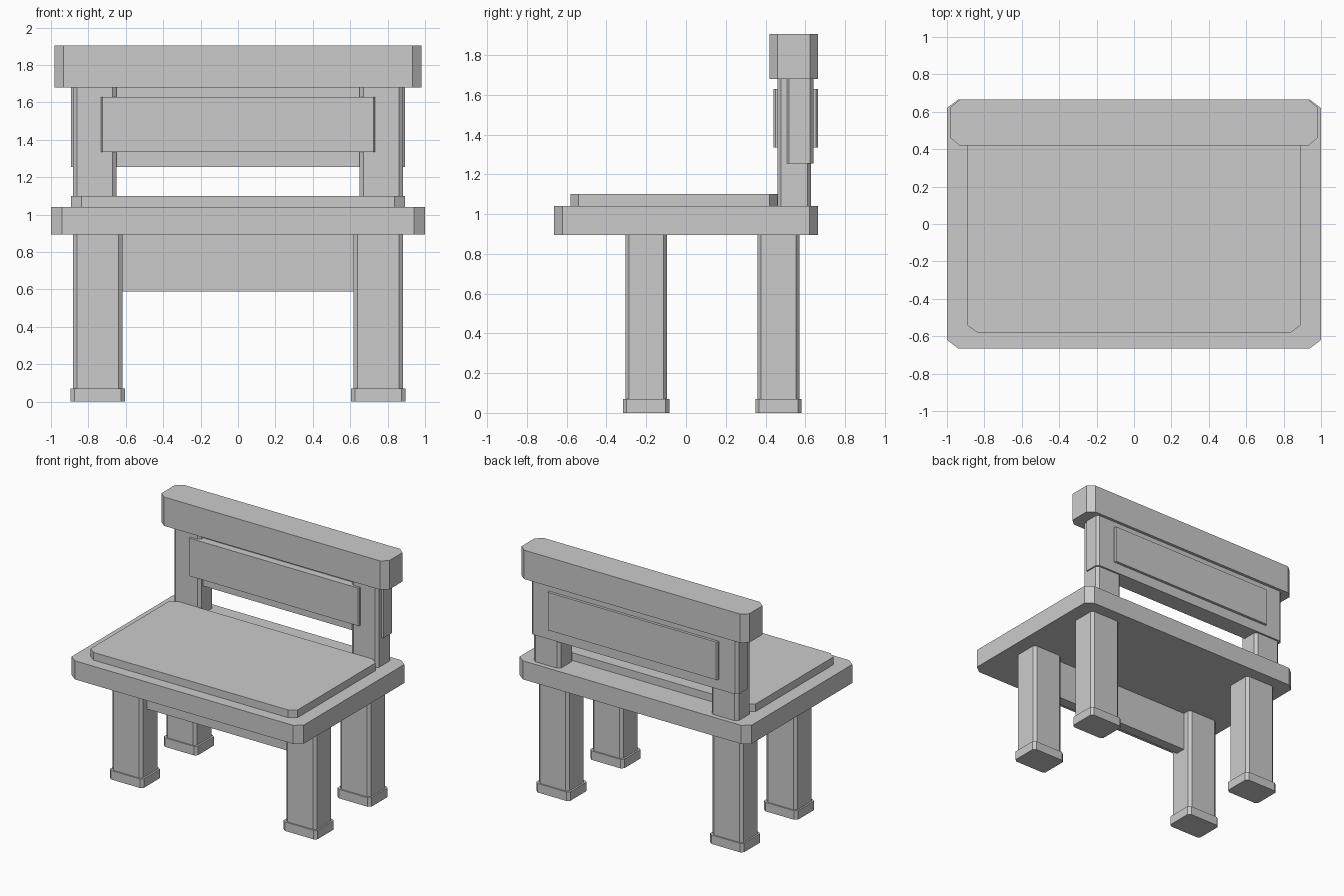
import bpy, bmesh

default = bpy.data.objects.get("Cube")
if default:
    bpy.data.objects.remove(default)

# Single material
grey = bpy.data.materials.new("plain grey")
grey.use_nodes = True
colour = (0.6, 0.6, 0.6, 1)
grey.diffuse_color = colour
grey.node_tree.nodes["Principled BSDF"].inputs["Base Color"].default_value = colour


def block(name, x, y, z, cut=(0.022, 0.018)):
    """Upright box with its four vertical corners cut off."""
    (x0, x1), (y0, y1), (z0, z1) = x, y, z
    cx, cy = cut
    outline = [(x0 + cx, y0), (x1 - cx, y0), (x1, y0 + cy), (x1, y1 - cy),
               (x1 - cx, y1), (x0 + cx, y1), (x0, y1 - cy), (x0, y0 + cy)]
    bm = bmesh.new()
    base = bm.faces.new([bm.verts.new((px, py, z0)) for px, py in outline])
    top = bmesh.ops.extrude_face_region(bm, geom=[base])["geom"]
    bmesh.ops.translate(bm, vec=(0, 0, z1 - z0),
                        verts=[v for v in top if isinstance(v, bmesh.types.BMVert)])
    bmesh.ops.recalc_face_normals(bm, faces=bm.faces)
    mesh = bpy.data.meshes.new(name)
    bm.to_mesh(mesh)
    bm.free()
    mesh.materials.append(grey)
    obj = bpy.data.objects.new(name, mesh)
    bpy.context.collection.objects.link(obj)
    return obj


def pair(name, x, y, z):
    """The same block on the left (+x) and right (-x)."""
    block("left_" + name, x, y, z)
    block("right_" + name, (-x[1], -x[0]), y, z)


SEAT_BOTTOM, SEAT_TOP, RAIL_BOTTOM = 0.895, 1.04, 1.68

# Seat and raised pad
block("seat", (-1, 1), (-0.665, 0.665), (SEAT_BOTTOM, SEAT_TOP), (0.06, 0.045))
block("seat_pad", (-0.893, 0.893), (-0.58, 0.46), (SEAT_TOP, 1.1), (0.055, 0.04))

# Legs with wider feet
for place, y0, y1 in (("front", -0.305, -0.095), ("back", 0.36, 0.57)):
    pair(place + "_leg", (0.617, 0.882), (y0, y1), (0.07, SEAT_BOTTOM))
    pair(place + "_foot", (0.603, 0.895), (y0 - 0.011, y1 + 0.011), (0, 0.07))

# Board between the front legs
block("apron", (-0.64, 0.64), (-0.24, -0.16), (0.588, SEAT_BOTTOM), (0.005, 0.005))

# Backrest
pair("back_post", (0.65, 0.882), (0.46, 0.628), (SEAT_TOP, RAIL_BOTTOM))
block("back_panel", (-0.893, 0.893), (0.5, 0.642), (1.255, RAIL_BOTTOM))
block("back_plaque", (-0.733, 0.733), (0.441, 0.663), (1.335, 1.63), (0.008, 0.008))
block("top_rail", (-0.982, 0.982), (0.419, 0.665), (RAIL_BOTTOM, 1.905), (0.05, 0.042))
